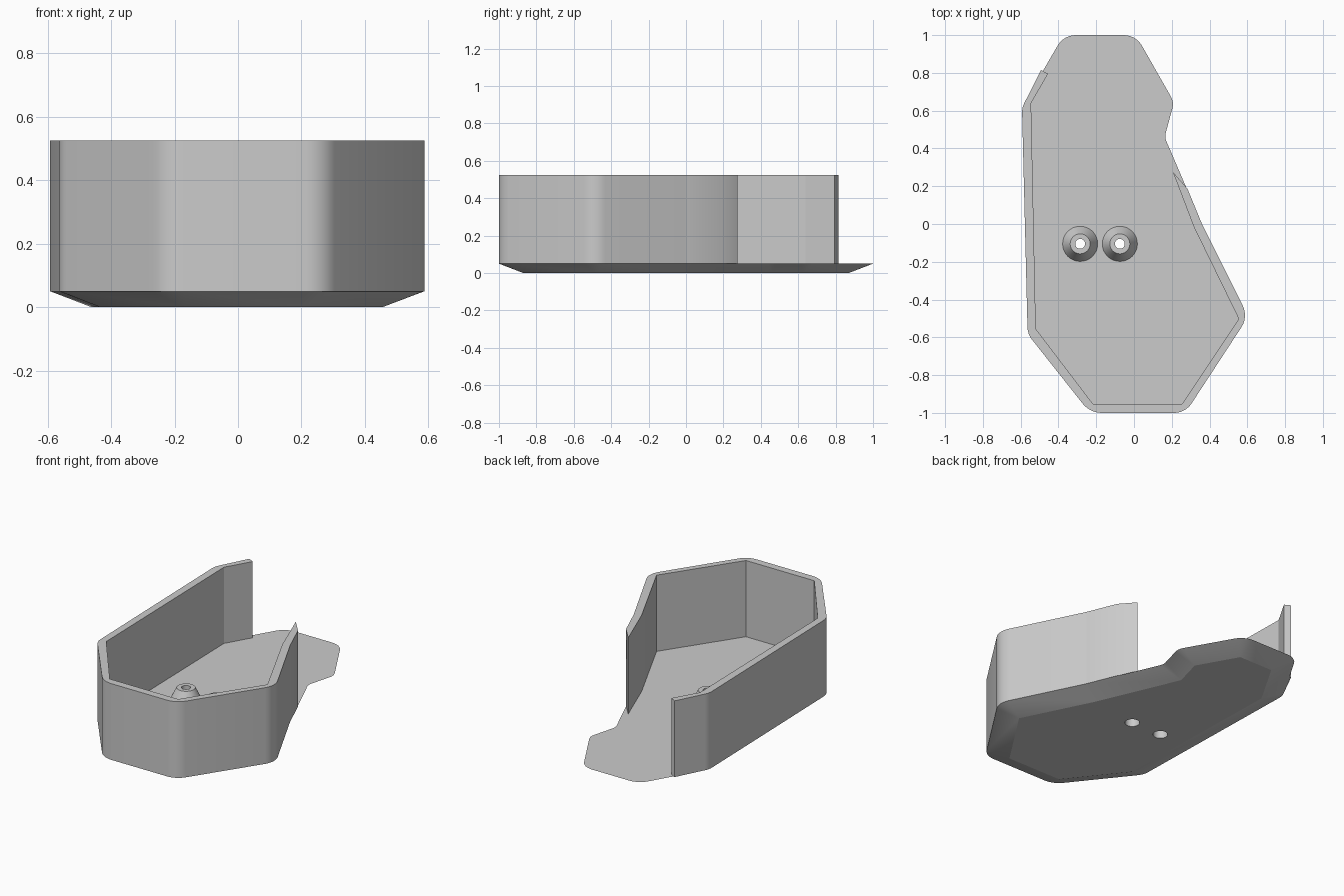
import bpy, bmesh, math
from mathutils import Vector

if "Cube" in bpy.data.objects:
    bpy.data.objects.remove(bpy.data.objects["Cube"])

grey = bpy.data.materials.new("light_grey")
grey.diffuse_color = (0.6, 0.6, 0.6, 1)
grey.use_nodes = True
grey.node_tree.nodes["Principled BSDF"].inputs["Base Color"].default_value = grey.diffuse_color

FLOOR_Z, TOP_Z, INSET = 0.05, 0.525, 0.13
BORE, SIDES = 0.042, 32
POSTS = [(-0.285, -0.105), (-0.075, -0.105)]

# Plan outline, clockwise: x, y, corner radius
CORNERS = [(-0.372, 1, .11), (0.01, 1, .11), (0.212, 0.645, .08), (0.162, 0.46, .07),
           (0.36, 0, .25), (0.605, -0.491, .115), (0.272, -1, .11),
           (-0.233, -1, .13), (-0.563, -0.583, .11), (-0.593, 0.62, .11)]


def corner(i):
    """Rounded corner points, and the matching mitred inset point."""
    n = len(CORNERS)
    prev, here, nxt = (Vector(CORNERS[k % n][:2]) for k in (i - 1, i, i + 1))
    a, b = (here - prev).normalized(), (nxt - here).normalized()
    half = a.angle(b) / 2
    t = CORNERS[i][2] * math.tan(half)
    na, nb = Vector((a.y, -a.x)), Vector((b.y, -b.x))
    inset = here + (na + nb).normalized() * INSET / math.cos(half)
    turn = math.copysign(1, a.x * b.y - a.y * b.x)
    side = Vector((-a.y, a.x)) * turn
    start = here - a * t
    centre = start + side * CORNERS[i][2]
    arc = []
    for k in range(7):
        g = 2 * half * k / 6
        arc.append(centre + (-side * math.cos(g) + a * math.sin(g)) * CORNERS[i][2])
    return arc, inset


def finish(bm, name, angle=25):
    bmesh.ops.remove_doubles(bm, verts=bm.verts, dist=1e-5)
    bmesh.ops.recalc_face_normals(bm, faces=bm.faces)
    me = bpy.data.meshes.new(name)
    bm.to_mesh(me)
    bm.free()
    me.materials.append(grey)
    ob = bpy.data.objects.new(name, me)
    bpy.context.collection.objects.link(ob)
    bpy.ops.object.select_all(action='DESELECT')
    ob.select_set(True)
    bpy.context.view_layer.objects.active = ob
    bpy.ops.object.shade_smooth_by_angle(angle=math.radians(angle))
    return ob


def ring(bm, pts, z):
    return [bm.verts.new((p[0], p[1], z)) for p in pts]


def circle(cx, cy, r):
    return [(cx + r * math.cos(2 * math.pi * k / SIDES),
             cy + r * math.sin(2 * math.pi * k / SIDES)) for k in range(SIDES)]


def bridge(bm, lo, hi):
    for k in range(len(lo)):
        j = (k + 1) % len(lo)
        if (lo[k].co - lo[j].co).length < 1e-6:
            bm.faces.new((lo[k], hi[j], hi[k]))
        else:
            bm.faces.new((lo[k], lo[j], hi[j], hi[k]))


arcs = [corner(i) for i in range(len(CORNERS))]

# Floor plate: bevelled underside, with two screw holes
bm = bmesh.new()
upper = ring(bm, [p for arc, _ in arcs for p in arc], FLOOR_Z)
lower = ring(bm, [q for arc, q in arcs for _ in arc], 0)
bridge(bm, lower, upper)
bmesh.ops.remove_doubles(bm, verts=bm.verts, dist=1e-5)
for z, nz in ((0, -1), (FLOOR_Z, 1)):
    edges = [e for e in bm.edges if all(abs(v.co.z - z) < 1e-6 for v in e.verts)]
    for x, y in POSTS:
        vs = ring(bm, circle(x, y, BORE), z)
        edges += [bm.edges.new((vs[k - 1], vs[k])) for k in range(SIDES)]
    bmesh.ops.triangle_fill(bm, use_beauty=True, edges=edges, normal=(0, 0, nz))
finish(bm, "floor_plate", 15)

# Open-ended wall: rounded outside, sharp inside corners
outer = [(0.283, 0.187)] + [p for arc, _ in arcs[4:] for p in arc] + [(-0.492, 0.815)]
inner = [(-0.455, 0.795), (-0.545, 0.64), (-0.52, -0.555), (-0.217, -0.953),
         (0.254, -0.953), (0.555, -0.503), (0.317, -0.016), (0.206, 0.275)]
bm = bmesh.new()
lo, hi = ring(bm, outer + inner, FLOOR_Z), ring(bm, outer + inner, TOP_Z)
bridge(bm, lo, hi)
bm.faces.new(hi)
bm.faces.new(lo)
finish(bm, "wall", 20)

# Hollow conical screw posts
SECTION = [(0.093, FLOOR_Z), (0.053, 0.13), (0.026, 0.13), (0.026, 0.10),
           (BORE, 0.10), (BORE, 0)]
for i, (x, y) in enumerate(POSTS):
    bm = bmesh.new()
    rings = [ring(bm, circle(x, y, r), z) for r, z in SECTION]
    for a, b in zip(rings, rings[1:]):
        bridge(bm, a, b)
    finish(bm, f"screw_post_{i + 1}", 30)
